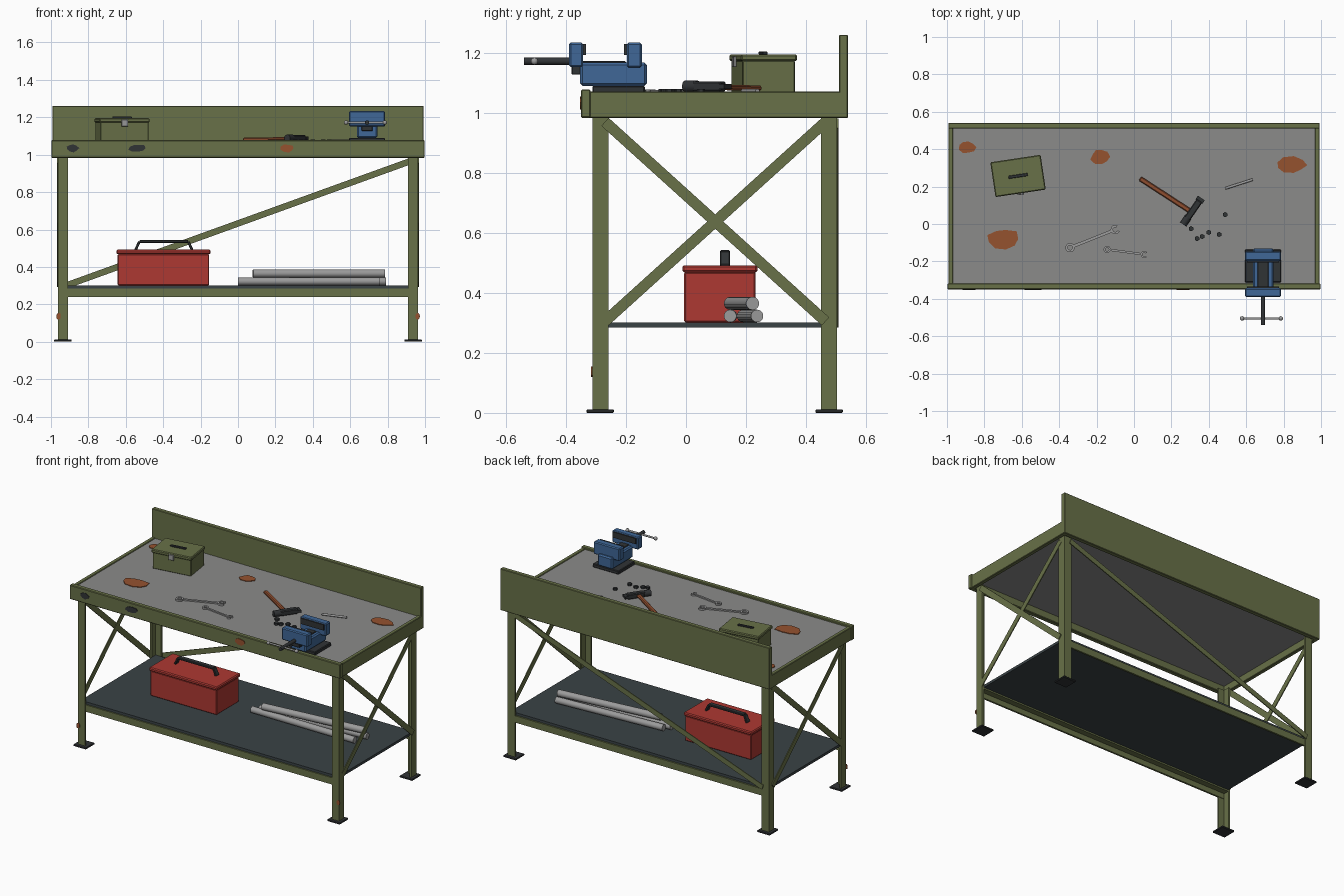
import bpy, bmesh, math, random
from mathutils import Vector, Matrix

random.seed(4)
if "Cube" in bpy.data.objects:
    bpy.data.objects.remove(bpy.data.objects["Cube"])


def material(name, r, g, b):
    m = bpy.data.materials.new(name)
    m.use_nodes = True
    m.diffuse_color = (r, g, b, 1)
    m.node_tree.nodes["Principled BSDF"].inputs["Base Color"].default_value = (r, g, b, 1)
    return m


GREEN = material("olive paint", 0.14, 0.165, 0.065)
TOP = material("worn steel top", 0.26, 0.26, 0.255)
SHELF = material("slate shelf", 0.042, 0.055, 0.06)
DARK = material("dark iron", 0.03, 0.033, 0.036)
STEEL = material("bright steel", 0.33, 0.33, 0.33)
RUST = material("rust", 0.3, 0.085, 0.028)
WOOD = material("wood handle", 0.27, 0.075, 0.028)
RED = material("red paint", 0.42, 0.04, 0.032)
BLUE = material("blue paint", 0.05, 0.135, 0.31)


def finish(name, bm, mat, matrix=None, smooth=False):
    bmesh.ops.recalc_face_normals(bm, faces=bm.faces)
    me = bpy.data.meshes.new(name)
    bm.to_mesh(me)
    bm.free()
    me.materials.append(mat)
    ob = bpy.data.objects.new(name, me)
    bpy.context.collection.objects.link(ob)
    if matrix:
        ob.matrix_world = matrix
    if smooth:
        bpy.ops.object.select_all(action="DESELECT")
        ob.select_set(True)
        bpy.context.view_layer.objects.active = ob
        bpy.ops.object.shade_smooth_by_angle(angle=math.radians(40))
    return ob


def box(name, mat, x, y, z, bevel=0.0, matrix=None):
    """Box given by its (low, high) range on each axis."""
    bm = bmesh.new()
    bmesh.ops.create_cube(bm, size=1)
    for v in bm.verts:
        v.co = [(a + b) / 2 + c * (b - a) for c, (a, b) in zip(v.co, (x, y, z))]
    if bevel:
        bmesh.ops.bevel(bm, geom=bm.edges[:], offset=bevel, segments=1, affect="EDGES")
    return finish(name, bm, mat, matrix)


def along(p, q):
    p, q = Vector(p), Vector(q)
    turn = (q - p).to_track_quat("Z", "Y").to_matrix().to_4x4()
    return Matrix.Translation((p + q) / 2) @ turn, (q - p).length


def rod(name, mat, p, q, r, sides=14):
    m, length = along(p, q)
    bm = bmesh.new()
    bmesh.ops.create_cone(bm, cap_ends=True, segments=sides, radius1=r, radius2=r, depth=length)
    return finish(name, bm, mat, m, smooth=sides > 8)


def bar(name, mat, p, q, side, width, thick, bevel=0.0):
    """Flat bar from p to q whose thin direction is the side vector."""
    p, q, n = Vector(p), Vector(q), Vector(side)
    d = (q - p).normalized()
    m = Matrix((d, n.cross(d), n)).transposed().to_4x4()
    m.translation = (p + q) / 2
    h = (q - p).length / 2
    return box(name, mat, (-h, h), (-width / 2, width / 2), (-thick / 2, thick / 2), bevel, m)


def plate(name, mat, points, thick, matrix):
    bm = bmesh.new()
    f = bm.faces.new([bm.verts.new((x, y, 0)) for x, y in points])
    up = bmesh.ops.extrude_face_region(bm, geom=[f])["geom"]
    bmesh.ops.translate(bm, vec=(0, 0, thick), verts=[v for v in up if isinstance(v, bmesh.types.BMVert)])
    return finish(name, bm, mat, matrix)


def patch(name, mat, loc, rx, ry, front=False):
    """Thin ragged paint chip or rust blotch."""
    pts = []
    for i in range(9):
        a, k = math.tau * i / 9, random.uniform(0.8, 1.12)
        pts.append((rx * k * math.cos(a), ry * k * math.sin(a)))
    turn = Matrix.Rotation(math.pi / 2 if front else 0, 4, "X")
    plate(name, mat, pts, 0.004, Matrix.Translation(loc) @ turn)


def arc_ring(name, mat, c, outer, inner, start, sweep, height, steps=14):
    bm = bmesh.new()
    rows = []
    for i in range(steps + 1):
        a = start + sweep * i / steps
        rows.append([bm.verts.new((c[0] + r * math.cos(a), c[1] + r * math.sin(a), c[2] + h))
                     for r, h in ((inner, 0), (outer, 0), (outer, height), (inner, height))])
    for a, b in zip(rows, rows[1:]):
        for k in range(4):
            bm.faces.new((a[k], a[k - 1], b[k - 1], b[k]))
    bm.faces.new(rows[0])
    bm.faces.new(rows[-1])
    bmesh.ops.remove_doubles(bm, verts=bm.verts, dist=0.0001)
    finish(name, bm, mat)


# Frame: angle-iron legs with feet
W, T = 0.053, 0.012
for sx, xn in ((1, "left"), (-1, "right")):
    for sy, y0, yn in ((-1, -0.312, "front"), (1, 0.503, "back")):
        pts = [(0, 0), (W, 0), (W, T), (T, T), (T, W), (0, W)]
        pts = [(sx * (0.963 - a), y0 - sy * b) for a, b in pts]
        plate(f"{yn}_{xn}_leg", GREEN, pts, 0.98, Matrix.Translation((0, 0, 0.01)))
        cx, cy = sx * 0.936, y0 - sy * 0.026
        box(f"{yn}_{xn}_foot", DARK, (cx - 0.047, cx + 0.047), (cy - 0.046, cy + 0.046), (0, 0.012), 0.003)
    # Crossed braces on each end
    bar(f"{xn}_brace_a", GREEN, (sx * 0.966, -0.27, 0.97), (sx * 0.966, 0.465, 0.305), (1, 0, 0), 0.036, 0.006)
    bar(f"{xn}_brace_b", GREEN, (sx * 0.962, -0.27, 0.305), (sx * 0.962, 0.465, 0.97), (1, 0, 0), 0.036, 0.006)
    xs = sorted((sx * 0.967, sx * 0.993))
    box(f"{xn}_apron", GREEN, xs, (-0.33, 0.52), (0.983, 1.071), 0.003)
    patch(f"{xn}_leg_rust", RUST, (sx * 0.96, -0.312, 0.138), 0.014, 0.018, True)
bar("back_brace", GREEN, (-0.92, 0.506, 0.3), (0.92, 0.506, 0.965), (0, 1, 0), 0.034, 0.006)

# Shelf rails and shelf
for sy, y0, yn in ((-1, -0.308, "front"), (1, 0.5, "back")):
    box(f"{yn}_shelf_rail", GREEN, (-0.95, 0.95), sorted((y0, y0 - sy * T)), (0.24, 0.285))
    box(f"{yn}_shelf_rail_flange", GREEN, (-0.95, 0.95), sorted((y0, y0 - sy * 0.05)), (0.275, 0.285))
box("shelf", SHELF, (-0.95, 0.95), (-0.3, 0.49), (0.285, 0.302))

# Worktop, front apron and backboard
box("worktop", TOP, (-0.97, 0.97), (-0.325, 0.515), (1.03, 1.066))
box("front_apron", GREEN, (-0.998, 0.998), (-0.35, -0.318), (0.983, 1.078), 0.004)
box("backboard", GREEN, (-0.993, 0.993), (0.51, 0.54), (0.983, 1.26), 0.003)

# Rust and chipped paint
for x, y, rx, ry in ((-0.89, 0.41, 0.045, 0.034), (-0.18, 0.36, 0.052, 0.042),
                     (0.84, 0.315, 0.08, 0.045), (-0.7, -0.08, 0.09, 0.06)):
    patch("top_rust", RUST, (x, y, 1.066), rx, ry)
for x, mat, rx in ((-0.885, DARK, 0.033), (-0.54, DARK, 0.047), (0.265, RUST, 0.037)):
    patch("apron_chip", mat, (x, -0.35, 1.035), rx, 0.022, True)

# Red toolbox with a bent carrying handle
box("toolbox_body", RED, (-0.643, -0.154), (-0.006, 0.232), (0.302, 0.47), 0.005)
box("toolbox_lid", RED, (-0.65, -0.147), (-0.012, 0.238), (0.468, 0.492), 0.006)
grip = [(-0.548, 0.49), (-0.527, 0.536), (-0.266, 0.536), (-0.245, 0.49)]
for a, b in zip(grip, grip[1:]):
    bar("toolbox_handle", DARK, (a[0], 0.13, a[1]), (b[0], 0.13, b[1]), (0, 1, 0), 0.014, 0.032, 0.003)

# Stacked pipes
rod("pipe_lower_front", STEEL, (0.0, 0.15, 0.323), (0.76, 0.147, 0.323), 0.021)
rod("pipe_lower_back", STEEL, (0.03, 0.19, 0.323), (0.79, 0.237, 0.323), 0.021)
rod("pipe_upper", STEEL, (0.08, 0.148, 0.365), (0.785, 0.222, 0.365), 0.022)

# Small green box, turned slightly
m = Matrix.Translation((-0.62, 0.257, 1.066)) @ Matrix.Rotation(math.radians(8.5), 4, "Z")
box("small_box_body", GREEN, (-0.13, 0.13), (-0.088, 0.088), (0, 0.108), 0.003, m)
box("small_box_lid", GREEN, (-0.136, 0.136), (-0.094, 0.094), (0.106, 0.129), 0.005, m)
box("small_box_handle", DARK, (-0.052, 0.052), (-0.008, 0.008), (0.128, 0.138), 0.002, m)
box("small_box_latch", STEEL, (-0.018, 0.018), (-0.102, -0.092), (0.086, 0.122), 0.002, m)

# Hammer
bar("hammer_handle", WOOD, (0.032, 0.243, 1.08), (0.305, 0.066, 1.088), (0, 0, 1), 0.026, 0.018, 0.005)
bar("hammer_head", DARK, (0.35, 0.124, 1.088), (0.285, 0.03, 1.088), (0, 0, 1), 0.036, 0.034, 0.005)
rod("hammer_face", DARK, (0.29, 0.037, 1.088), (0.263, -0.002, 1.088), 0.02)
bar("hammer_peen", DARK, (0.347, 0.12, 1.088), (0.36, 0.139, 1.088), (0, 0, 1), 0.044, 0.016)

# Wrenches: closed ring at one end, open jaw at the other
for p, q, r in (((-0.342, -0.126), (-0.1, -0.03), 0.025), ((-0.144, -0.136), (0.055, -0.163), 0.019)):
    p, q = Vector((*p, 1.067)), Vector((*q, 1.067))
    d = (q - p).normalized()
    a = math.atan2(d.y, d.x)
    lift = Vector((0, 0, 0.005))
    bar("wrench_shaft", STEEL, p + d * r * 0.8 + lift, q - d * r * 0.8 + lift, (0, 0, 1), r * 0.62, 0.008)
    arc_ring("wrench_ring", STEEL, p, r, r * 0.5, 0, math.tau, 0.011)
    arc_ring("wrench_jaw", STEEL, q, r, r * 0.5, a + 0.7, math.tau - 1.4, 0.011)

# Scriber and loose nuts
rod("scriber", STEEL, (0.487, 0.19, 1.073), (0.636, 0.238, 1.073), 0.007, 10)
for x, y in ((0.305, -0.025), (0.337, -0.078), (0.364, -0.067), (0.4, -0.045), (0.455, -0.056), (0.487, 0.05)):
    rod("nut", DARK, (x, y, 1.066), (x, y, 1.08), 0.014, 6)

# Vise
CX = 0.69
wide, narrow = (CX - 0.096, CX + 0.096), (CX - 0.055, CX + 0.055)
box("vise_base", DARK, wide, (-0.312, -0.137), (1.066, 1.09), 0.004)
box("vise_body", BLUE, narrow, (-0.353, -0.13), (1.09, 1.167), 0.008)
box("vise_rear_jaw", BLUE, wide, (-0.197, -0.147), (1.15, 1.234), 0.006)
box("vise_front_jaw", BLUE, wide, (-0.39, -0.343), (1.152, 1.234), 0.006)
box("vise_slide", DARK, (CX - 0.03, CX + 0.03), (-0.382, -0.2), (1.127, 1.172), 0.003)
for y in (-0.338, -0.202):
    box("vise_jaw_plate", DARK, (CX - 0.085, CX + 0.085), (y - 0.005, y + 0.005), (1.192, 1.23))
rod("vise_screw", DARK, (CX, -0.54, 1.172), (CX, -0.385, 1.172), 0.012)
rod("vise_bar", STEEL, (CX - 0.112, -0.505, 1.172), (CX + 0.095, -0.505, 1.172), 0.006, 10)
for x in (CX - 0.112, CX + 0.095):
    bm = bmesh.new()
    bmesh.ops.create_uvsphere(bm, u_segments=12, v_segments=8, radius=0.012)
    finish("vise_bar_knob", bm, STEEL, Matrix.Translation((x, -0.505, 1.172)), True)
